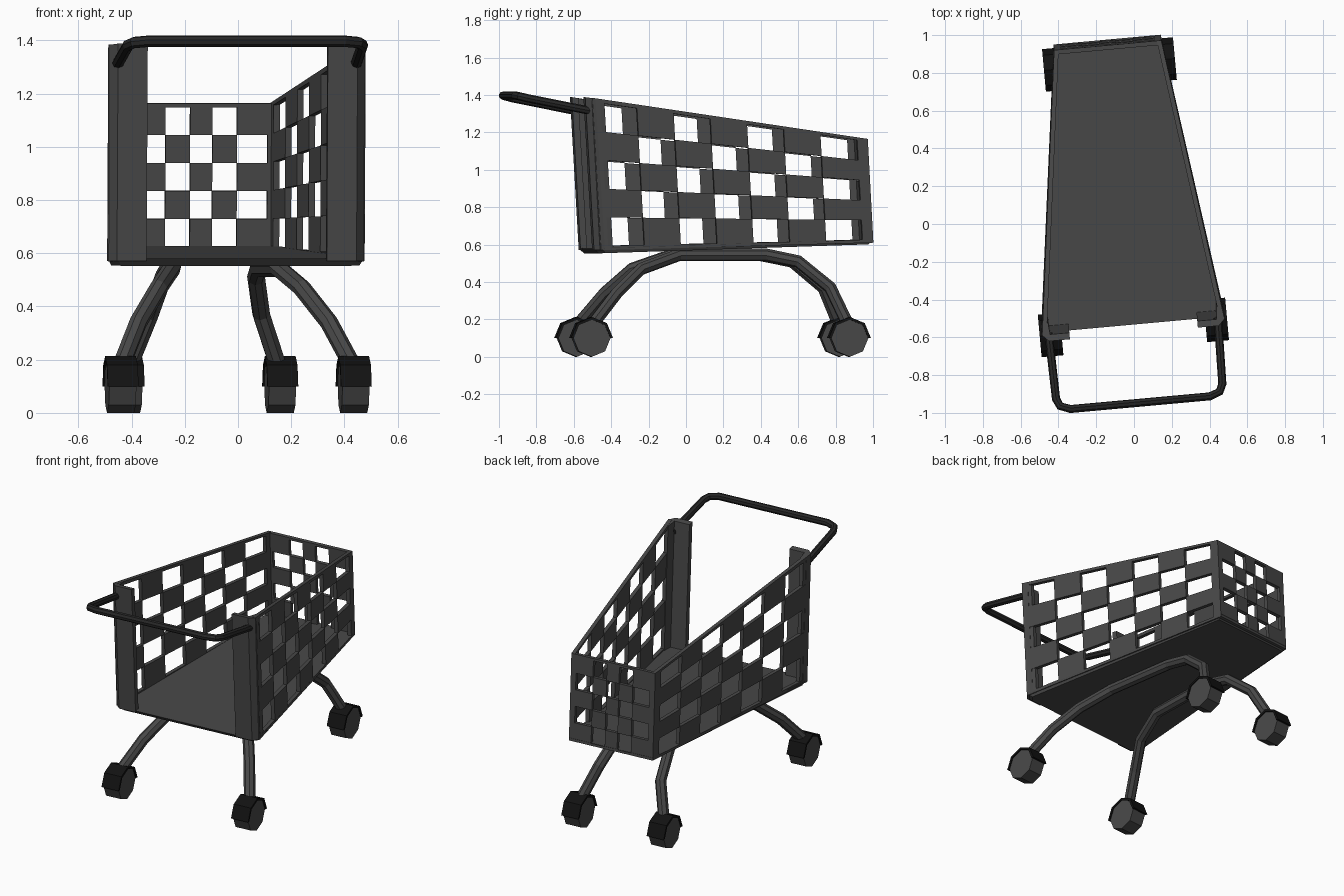
import bpy, bmesh, math
from mathutils import Matrix, Vector

if "Cube" in bpy.data.objects:
    bpy.data.objects.remove(bpy.data.objects["Cube"])

# The whole cart stands turned by about five degrees
PLACE = Matrix.Rotation(math.radians(5.2), 4, 'Z') @ Matrix.Translation((-0.053, 0, 0))


def material(name, v):
    m = bpy.data.materials.new(name)
    m.diffuse_color = (v, v, v, 1)
    m.use_nodes = True
    m.node_tree.nodes["Principled BSDF"].inputs["Base Color"].default_value = m.diffuse_color
    return m


FRAME = material("dark_grey", 0.065)
GRIP = material("charcoal", 0.02)
BLACK = material("black", 0.006)


def finish(bm, name, mat, mirror=True, recalc=True):
    if recalc:
        bmesh.ops.recalc_face_normals(bm, faces=bm.faces)
    me = bpy.data.meshes.new(name)
    bm.to_mesh(me)
    bm.free()
    me.materials.append(mat)
    ob = bpy.data.objects.new(name, me)
    bpy.context.collection.objects.link(ob)
    ob.matrix_world = PLACE
    if mirror:
        mod = ob.modifiers.new("mirror", 'MIRROR')
        mod.use_mirror_merge = False
    return ob


def loft(name, ring_a, ring_b, mat, mirror=True):
    """Closed solid between two matching outlines."""
    bm = bmesh.new()
    a = [bm.verts.new(p) for p in ring_a]
    b = [bm.verts.new(p) for p in ring_b]
    n = len(a)
    for i in range(n):
        j = (i + 1) % n
        bm.faces.new((a[i], a[j], b[j], b[i]))
    bm.faces.new(a[::-1])
    bm.faces.new(b)
    return finish(bm, name, mat, mirror)


def lattice(name, corners, us, vs, is_open, mirror):
    """Checkered panel; corners run bottom start, bottom end, top end, top start."""
    p, q, r, s = map(Vector, corners)
    bm = bmesh.new()
    grid = [[bm.verts.new(p.lerp(q, u).lerp(s.lerp(r, u), v)) for v in vs] for u in us]
    for i in range(len(us) - 1):
        for j in range(len(vs) - 1):
            if not is_open(i, j):
                bm.faces.new((grid[i][j], grid[i + 1][j], grid[i + 1][j + 1], grid[i][j + 1]))
    ob = finish(bm, name, FRAME, mirror, recalc=False)
    mod = ob.modifiers.new("thickness", 'SOLIDIFY')
    mod.thickness = 0.024
    mod.offset = -1


def tube(name, pts, radius, mat):
    cu = bpy.data.curves.new(name, 'CURVE')
    cu.dimensions = '3D'
    cu.bevel_depth = radius
    cu.bevel_resolution = 2
    cu.use_fill_caps = True
    sp = cu.splines.new('POLY')
    sp.points.add(len(pts) - 1)
    for pt, co in zip(sp.points, pts):
        pt.co = (*co, 1)
    sp.use_smooth = False
    cu.materials.append(mat)
    ob = bpy.data.objects.new(name, cu)
    bpy.context.collection.objects.link(ob)
    ob.matrix_world = PLACE


def flip(pts):
    return [(-x, y, z) for x, y, z in pts]


# Basket side and back panels
rows = [0, 0.027] + [0.027 + 0.1892 * i for i in range(1, 6)] + [1]
cols = [0] + [0.03 + 0.133 * i for i in range(8)] + [1]
lattice("basket_side",
        [(0.485, -0.50, 0.57), (0.285, 0.985, 0.61), (0.285, 0.955, 1.165), (0.485, -0.545, 1.385)],
        cols, rows,
        lambda i, j: 1 <= i <= 7 and 1 <= j <= 5 and (i + j) % 2 == 0, True)
back_cols = [0] + [0.5 + x / 0.57 for x in (-0.25, -0.135, -0.042, 0.042, 0.135, 0.25)] + [1]
lattice("basket_back",
        [(0.285, 0.985, 0.61), (-0.285, 0.985, 0.61), (-0.285, 0.955, 1.165), (0.285, 0.955, 1.165)],
        back_cols, rows,
        lambda i, j: 1 <= i <= 5 and 1 <= j <= 5 and (i + j) % 2 == 1, False)

# Floor with a chamfered underside
half = [(0.45, -0.53), (0.485, -0.495), (0.285, 0.985)]
outline = half + [(-x, y) for x, y in reversed(half)]


def floor_ring(k, z):
    return [(x * k, 0.22 + (y - 0.22) * k, z + 0.037 * (y + 0.53) / 1.515 * 1.3) for x, y in outline]


loft("basket_floor", floor_ring(1, 0.58), floor_ring(0.965, 0.553), FRAME, False)

# Front corner posts
plan = [(0.472, 0.10), (0.486, 0.035), (0.452, 0), (0.34, 0), (0.34, 0.035), (0.442, 0.035), (0.448, 0.10)]
loft("front_post",
     [(x, y - 0.53, 0.57) for x, y in plan],
     [(x, y - 0.577, 1.388 - 0.15 * y) for x, y in plan], FRAME)

# Push handle
grip = [(0.45, -0.535, 1.312), (0.442, -0.885, 1.382), (0.424, -0.925, 1.392), (0.37, -0.945, 1.397)]
tube("handle", grip + flip(grip[::-1]), 0.022, GRIP)

# Bent tube legs
leg = [(0.435, -0.53, 0.18), (0.36, -0.40, 0.34), (0.27, -0.26, 0.47), (0.20, -0.05, 0.545),
       (0.17, 0.42, 0.545), (0.175, 0.59, 0.51), (0.21, 0.76, 0.37), (0.28, 0.845, 0.18)]
tube("right_leg", leg, 0.034, FRAME)
tube("left_leg", flip(leg), 0.034, FRAME)

# Wheels and their covers


def arc(x, cy, r, steps):
    return [(x, cy + r * math.cos(k * math.pi / 4), 0.1 + r * math.sin(k * math.pi / 4)) for k in steps]


for label, cx, cy in (("front", 0.44, -0.545), ("back", 0.29, 0.853)):
    loft(label + "_wheel", arc(cx - 0.051, cy, 0.1, range(8)), arc(cx + 0.051, cy, 0.1, range(8)), FRAME)
    rings = [arc(cx + s * 0.058, cy, 0.113, range(5)) + arc(cx + s * 0.058, cy, 0.098, range(4, -1, -1))
             for s in (-1, 1)]
    loft(label + "_wheel_cover", rings[0], rings[1], BLACK)
